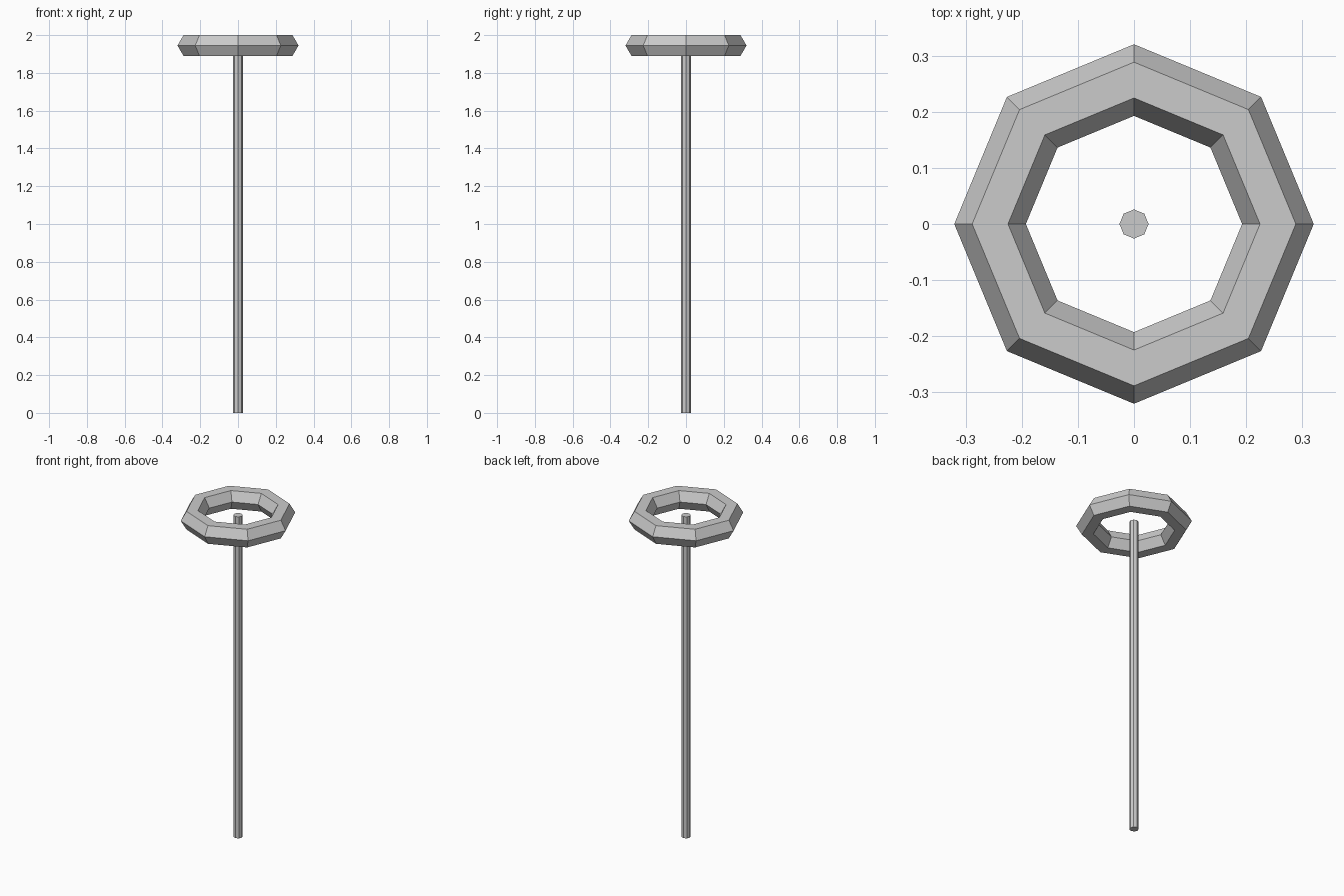
import bpy
from math import pi

if "Cube" in bpy.data.objects:
    bpy.data.objects.remove(bpy.data.objects["Cube"])

SIDES = 8
POLE_TOP = 1.955
RING_Z = 1.945

# Thin octagonal pole
bpy.ops.mesh.primitive_cylinder_add(vertices=SIDES, radius=0.026, depth=POLE_TOP,
                                    location=(0, 0, POLE_TOP / 2))
bpy.context.object.name = "pole"

# Floating octagonal ring with a hexagonal cross-section
bpy.ops.mesh.primitive_torus_add(major_segments=SIDES, minor_segments=6,
                                 major_radius=0.2565, minor_radius=0.0638,
                                 location=(0, 0, RING_Z))
bpy.context.object.name = "top_ring"

# Flat faces throughout
for obj in bpy.data.objects:
    for poly in obj.data.polygons:
        poly.use_smooth = False
